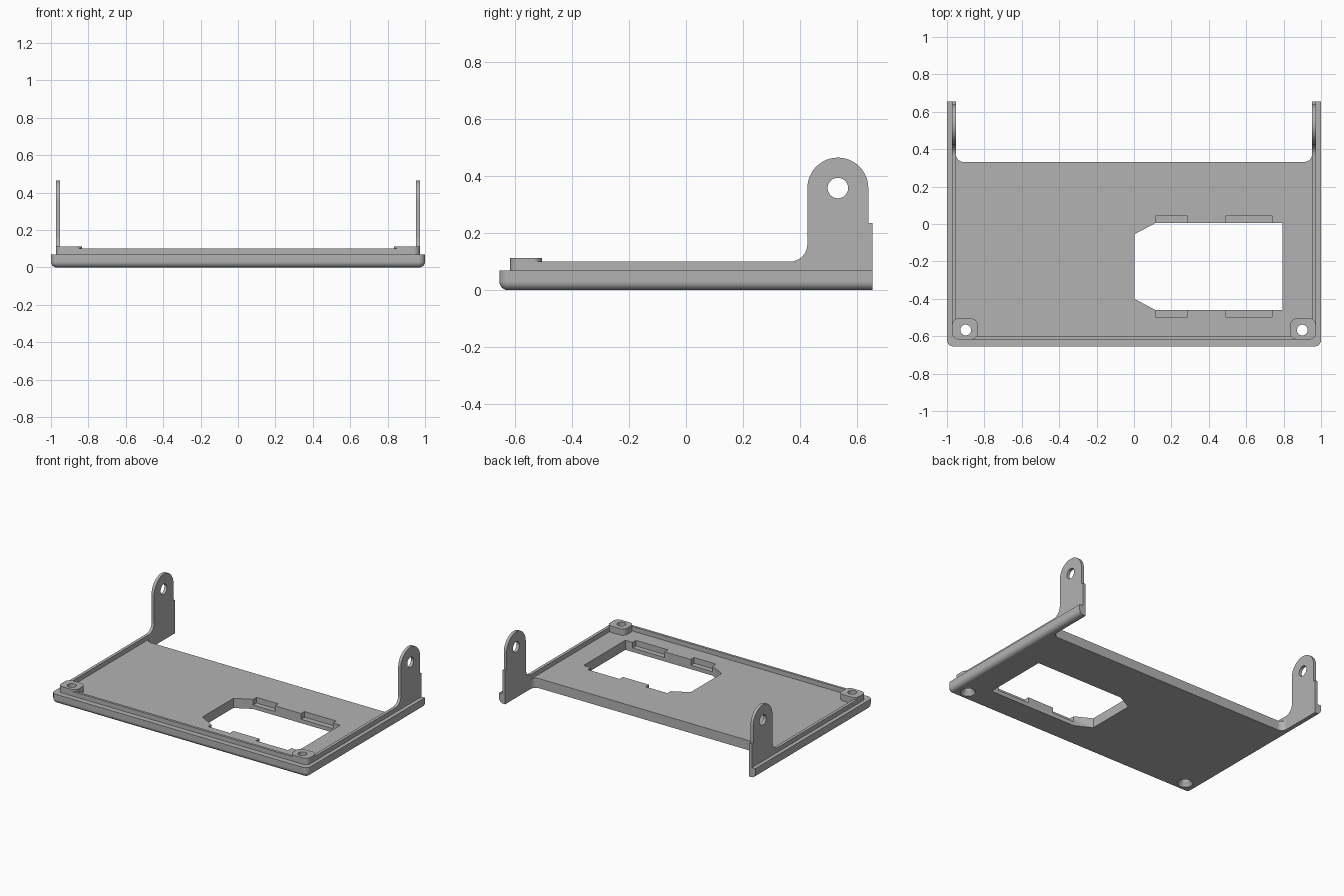
import bpy, bmesh
from math import sin, cos, radians
from mathutils import Vector

cube = bpy.data.objects.get("Cube")
if cube:
    bpy.data.objects.remove(cube, do_unlink=True)

grey = bpy.data.materials.new("plain grey")
grey.use_nodes = True
grey.diffuse_color = (0.45, 0.45, 0.45, 1)
grey.node_tree.nodes["Principled BSDF"].inputs["Base Color"].default_value = (0.45, 0.45, 0.45, 1)

FLOOR, LIP, POST = 0.068, 0.10, 0.113
LIP_OUT, LIP_IN, BACK = 0.973, 0.952, 0.655


def arc(cx, cy, r, start, end, n=8):
    angles = [radians(start + (end - start) * i / n) for i in range(n + 1)]
    return [(cx + r * cos(a), cy + r * sin(a)) for a in angles]


def prism(name, outline, lo, hi, axis="z", bevel=None):
    """Extrude a 2D outline along z (outline is x, y) or x (outline is y, z)."""
    def place(p, t):
        return Vector((p[0], p[1], t)) if axis == "z" else Vector((t, p[0], p[1]))
    bm = bmesh.new()
    face = bm.faces.new([bm.verts.new(place(p, lo)) for p in outline])
    ext = bmesh.ops.extrude_face_region(bm, geom=[face])
    shift = place((0, 0), hi - lo)
    bmesh.ops.translate(bm, vec=shift, verts=[v for v in ext["geom"] if isinstance(v, bmesh.types.BMVert)])
    bmesh.ops.recalc_face_normals(bm, faces=bm.faces)
    if bevel:
        edges = [e for e in bm.edges if all(bevel(v.co) for v in e.verts)]
        bmesh.ops.bevel(bm, geom=edges, offset=0.03, segments=6, profile=0.5,
                        affect="EDGES", clamp_overlap=False)
    return finish(name, bm)


def finish(name, bm):
    mesh = bpy.data.meshes.new(name)
    bm.to_mesh(mesh)
    bm.free()
    mesh.materials.append(grey)
    obj = bpy.data.objects.new(name, mesh)
    bpy.context.collection.objects.link(obj)
    return obj


def box(name, x0, x1, y0, y1, z0, z1):
    return prism(name, [(x0, y0), (x1, y0), (x1, y1), (x0, y1)], z0, z1)


def activate(obj):
    bpy.ops.object.select_all(action="DESELECT")
    obj.select_set(True)
    bpy.context.view_layer.objects.active = obj


def cut(obj, cutter):
    cutter.hide_render = True
    mod = obj.modifiers.new("cut", "BOOLEAN")
    mod.operation, mod.solver, mod.object = "DIFFERENCE", "EXACT", cutter
    activate(obj)
    bpy.ops.object.modifier_apply(modifier=mod.name)
    bpy.data.objects.remove(cutter, do_unlink=True)


def smooth(obj):
    activate(obj)
    bpy.ops.object.shade_smooth_by_angle(angle=radians(30))
    mod = obj.modifiers.new("flat normals", "WEIGHTED_NORMAL")
    mod.keep_sharp = True


# Base plate with rear notch and rounded lower outer edges
half = arc(0.965, -0.62, 0.035, -90, 0) + [(1, BACK), (LIP_IN, BACK)]
half += arc(LIP_IN - 0.04, 0.372, 0.04, 0, -90)
outline = half + [(-x, y) for x, y in reversed(half)]
plate = prism("base_plate", outline, 0, FLOOR,
              bevel=lambda c: c.z < 0.001 and (abs(c.x) > 0.96 or c.y < -0.6))

# Display opening with two chamfered corners
cut(plate, prism("opening_cutter", [(0.002, -0.4), (0.115, -0.46), (0.795, -0.46),
                                    (0.795, 0.005), (0.115, 0.005), (0.002, -0.055)], -0.1, 0.2))

# Shallow clip pockets on both long edges of the opening
for x0, x1 in ((0.115, 0.285), (0.49, 0.738)):
    for y0, y1 in ((-0.497, -0.44), (-0.015, 0.042)):
        cut(plate, box("pocket_cutter", x0, x1, y0, y1, 0.028, 0.2))

# Front lip
smooth(box("front_lip", -0.93, 0.93, -0.617, -0.6, FLOOR, LIP))

# Side rail lip and hinge ear share one profile
ear = [(-0.56, FLOOR), (-0.56, LIP)] + arc(0.365, LIP + 0.061, 0.061, -90, 0)
ear += arc(0.533, 0.358, 0.107, 180, 0, 24)
ear += [(0.64, 0.235), (BACK, 0.235), (BACK, FLOOR)]

for side, s in (("left", 1), ("right", -1)):
    lo, hi = sorted((s * LIP_IN, s * LIP_OUT))
    hinge = prism(side + "_lip_and_hinge_ear", ear, lo, hi, "x")
    cut(hinge, prism("pin_cutter", arc(0.533, 0.358, 0.036, 0, 345, 23), lo - 0.1, hi + 0.1, "x"))
    smooth(hinge)

    # Corner screw post
    corners = ((0.938, -0.582, -90), (0.938, -0.54, 0), (0.87, -0.54, 90), (0.87, -0.582, 180))
    pad = [p for x, y, a in corners for p in arc(x, y, 0.035, a, a + 90)]
    post = prism(side + "_screw_post", [(s * x, y) for x, y in pad], FLOOR, POST)
    for part in (post, plate):
        cut(part, prism("screw_cutter", arc(s * 0.9, -0.567, 0.029, 0, 345, 23), -0.1, 0.3))
    smooth(post)

    # Countersink below the post
    bm = bmesh.new()
    bmesh.ops.create_cone(bm, cap_ends=True, segments=24, radius1=0.056, radius2=0.026, depth=0.045)
    bmesh.ops.translate(bm, vec=(s * 0.9, -0.567, 0.0125), verts=bm.verts)
    cut(plate, finish("countersink_cutter", bm))

smooth(plate)
